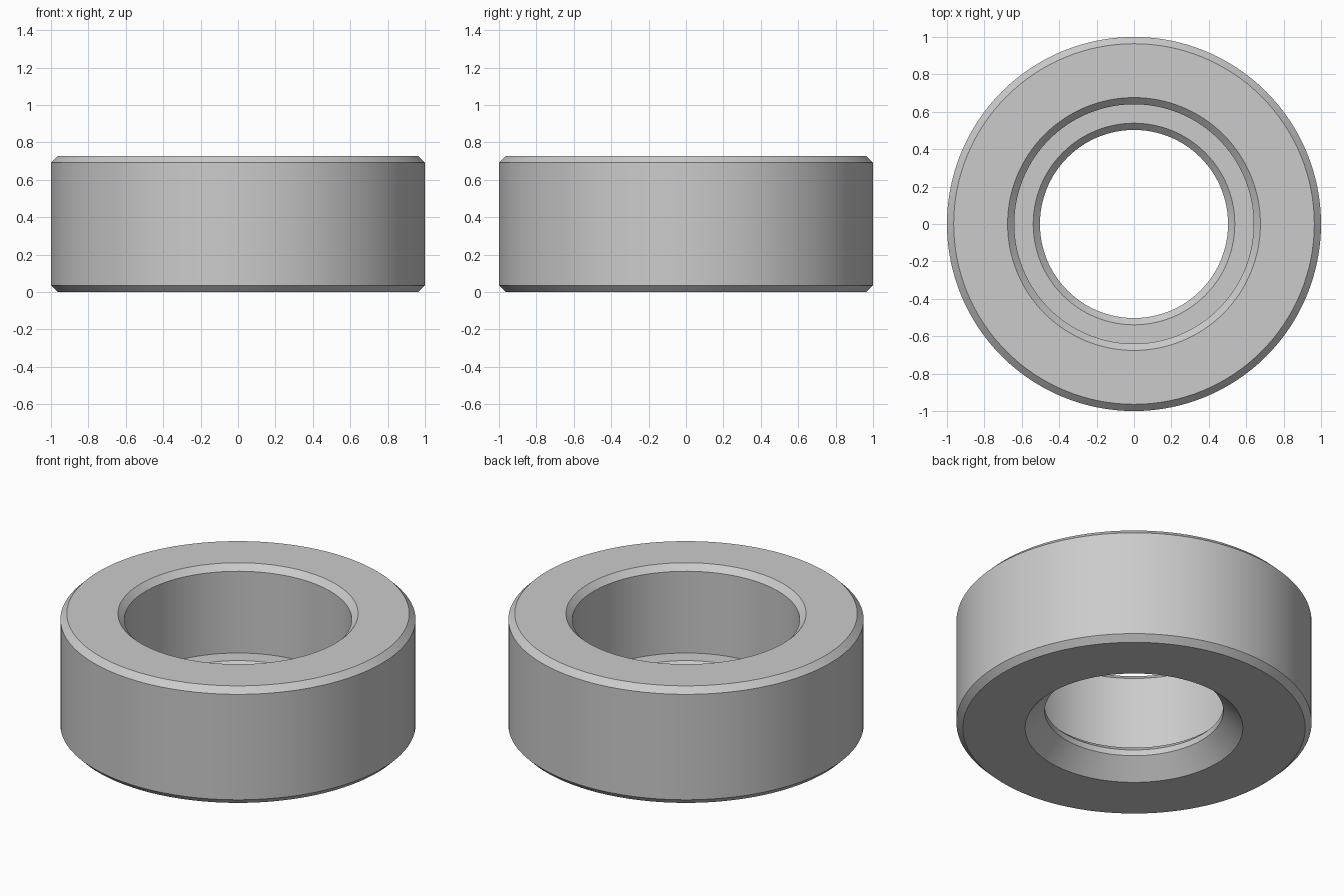
import bpy, bmesh, math

cube = bpy.data.objects.get("Cube")
if cube:
    bpy.data.objects.remove(cube, do_unlink=True)

HEIGHT, CHAMFER, SEGMENTS = 0.727, 0.036, 128
OUTER, COUNTERBORE, BORE = 1.0, 0.64, 0.503
LEDGE, FLARE = 0.183, 0.11

# Half cross-section as (radius, height): outside, counterbore, ledge, flared bore
profile = [
    (OUTER - CHAMFER, 0),
    (OUTER, CHAMFER),
    (OUTER, HEIGHT - CHAMFER),
    (OUTER - CHAMFER, HEIGHT),
    (COUNTERBORE + CHAMFER, HEIGHT),
    (COUNTERBORE, HEIGHT - CHAMFER),
    (COUNTERBORE, LEDGE),
    (BORE + CHAMFER, LEDGE),
    (BORE, LEDGE - CHAMFER),
    (BORE, FLARE),
    (BORE + FLARE, 0),
]

# Revolve the closed section into a ring
bm = bmesh.new()
verts = [bm.verts.new((r, 0, z)) for r, z in profile]
edges = [bm.edges.new((v, verts[i - 1])) for i, v in enumerate(verts)]
bmesh.ops.spin(bm, geom=verts + edges, cent=(0, 0, 0), axis=(0, 0, 1),
               angle=math.tau, steps=SEGMENTS, use_merge=True)
bmesh.ops.remove_doubles(bm, verts=bm.verts, dist=0.0001)
bmesh.ops.recalc_face_normals(bm, faces=bm.faces)
mesh = bpy.data.meshes.new("bushing_ring")
bm.to_mesh(mesh)
bm.free()

ring = bpy.data.objects.new("bushing_ring", mesh)
bpy.context.collection.objects.link(ring)

# Plain grey metal
grey = bpy.data.materials.new("light_grey")
grey.use_nodes = True
colour = (0.6, 0.6, 0.6, 1)
grey.diffuse_color = colour
grey.node_tree.nodes["Principled BSDF"].inputs["Base Color"].default_value = colour
mesh.materials.append(grey)

# Smooth round walls, crisp chamfer edges
bpy.ops.object.select_all(action="DESELECT")
ring.select_set(True)
bpy.context.view_layer.objects.active = ring
bpy.ops.object.shade_smooth_by_angle(angle=math.radians(30))
